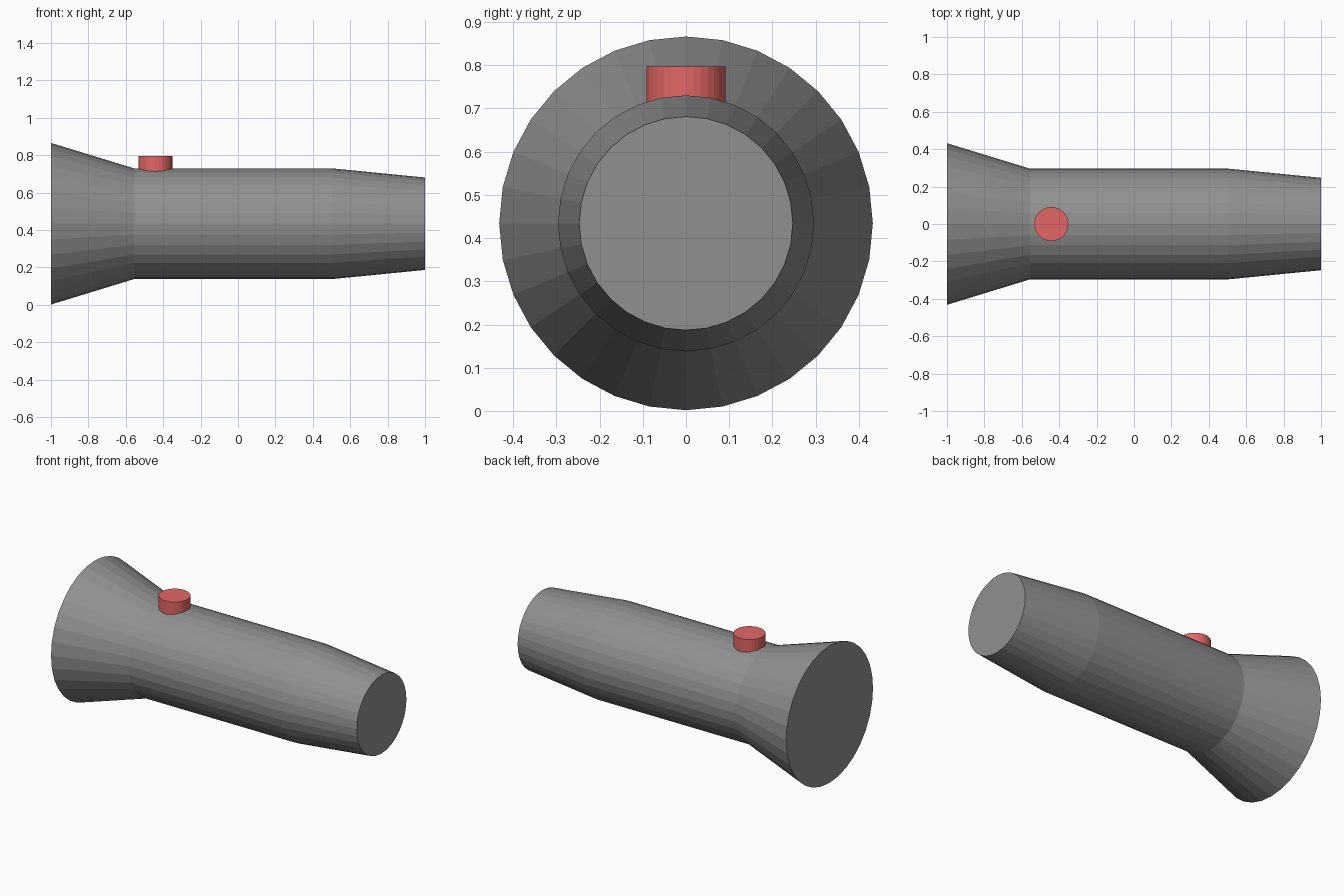
import bpy
import bmesh
from math import cos, sin, pi

if "Cube" in bpy.data.objects:
    bpy.data.objects.remove(bpy.data.objects["Cube"])

SIDES = 32
AXIS_Z = 0.434


def add_object(name, bm, shade):
    bmesh.ops.recalc_face_normals(bm, faces=bm.faces[:])
    mesh = bpy.data.meshes.new(name)
    bm.to_mesh(mesh)
    bm.free()
    mat = bpy.data.materials.new(name + "_colour")
    mat.diffuse_color = (*shade, 1)
    mat.use_nodes = True
    mat.node_tree.nodes["Principled BSDF"].inputs["Base Color"].default_value = mat.diffuse_color
    mesh.materials.append(mat)
    obj = bpy.data.objects.new(name, mesh)
    bpy.context.collection.objects.link(obj)
    return obj


def lathe_x(name, profile, shade):
    """Closed solid of rings (x, radius) around the torch axis."""
    bm = bmesh.new()
    rings = [[bm.verts.new((x, r * sin(2 * pi * i / SIDES),
                            AXIS_Z + r * cos(2 * pi * i / SIDES)))
              for i in range(SIDES)] for x, r in profile]
    for a, b in zip(rings, rings[1:]):
        for i in range(SIDES):
            j = (i + 1) % SIDES
            bm.faces.new((a[i], a[j], b[j], b[i]))
    bm.faces.new(rings[0])
    bm.faces.new(rings[-1])
    return add_object(name, bm, shade)


# Torch body: flared head, straight barrel, tapered tail
lathe_x("torch_body", [(-1.0, 0.432), (-0.556, 0.296), (0.503, 0.296), (1.0, 0.247)],
        (0.28, 0.28, 0.28))

# Red push button, sunk slightly into the barrel
top, bottom = 0.797, 0.69
bm = bmesh.new()
bmesh.ops.create_cone(bm, cap_ends=True, segments=SIDES,
                      radius1=0.091, radius2=0.091, depth=top - bottom)
button = add_object("push_button", bm, (0.77, 0.135, 0.135))
button.location = (-0.442, 0, (top + bottom) / 2)
